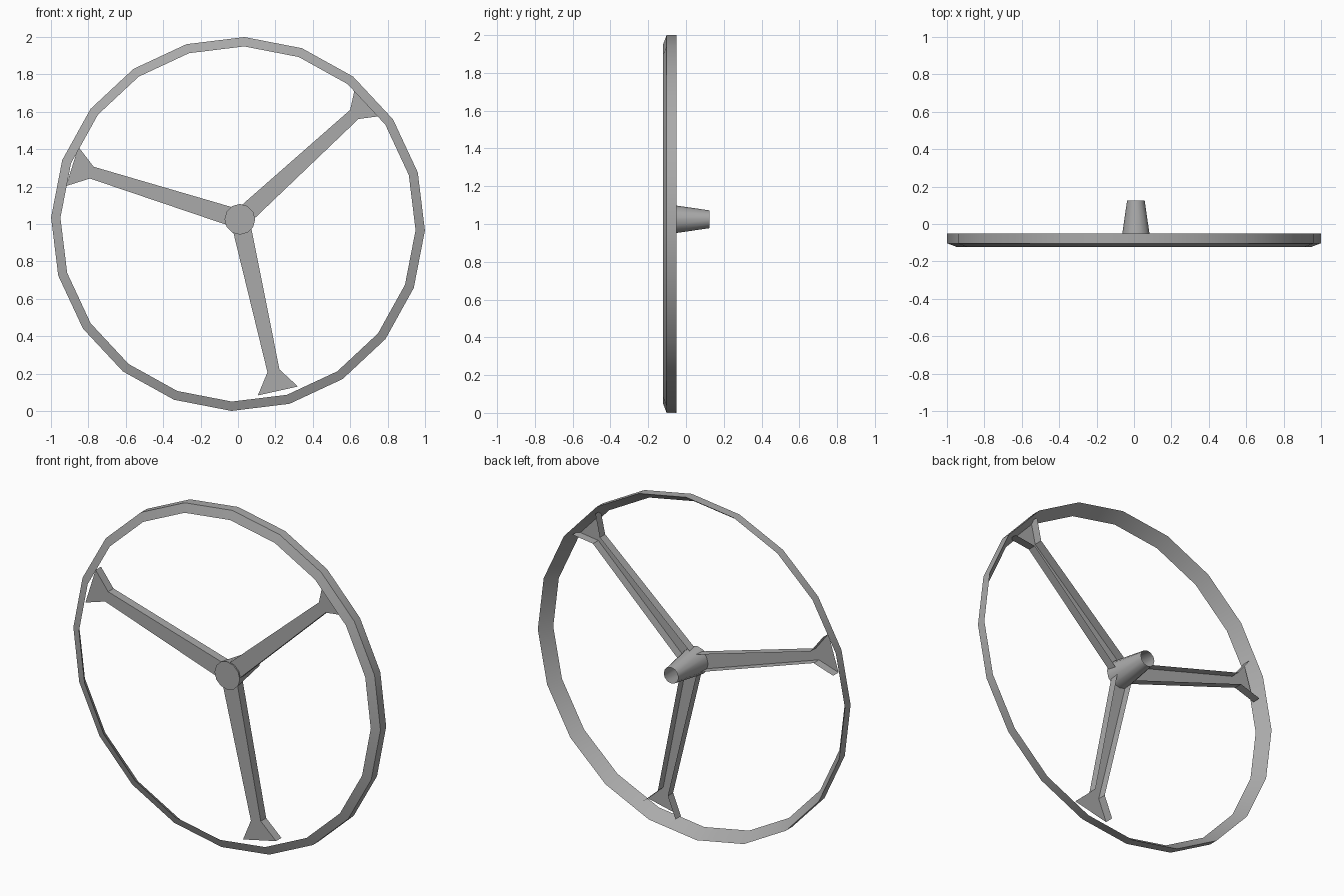
import bpy, bmesh, math
from mathutils import Matrix

cube = bpy.data.objects.get("Cube")
if cube:
    bpy.data.objects.remove(cube, do_unlink=True)

grey = bpy.data.materials.new("Plain grey")
grey.use_nodes = True
colour = (0.40, 0.40, 0.40, 1)
grey.diffuse_color = colour
grey.node_tree.nodes["Principled BSDF"].inputs["Base Color"].default_value = colour

HUB = (0.01, 0, 1.025)


def finish(name, bm, location):
    bmesh.ops.recalc_face_normals(bm, faces=bm.faces)
    mesh = bpy.data.meshes.new(name)
    bm.to_mesh(mesh)
    bm.free()
    mesh.materials.append(grey)
    ob = bpy.data.objects.new(name, mesh)
    ob.location = location
    bpy.context.collection.objects.link(ob)
    bpy.ops.object.select_all(action='DESELECT')
    ob.select_set(True)
    bpy.context.view_layer.objects.active = ob
    bpy.ops.object.shade_smooth_by_angle(angle=math.radians(35))
    return ob


def revolve(bm, profile, sides, phase=0, closed=False):
    """Sweep (radius, y) points around the y axis."""
    rings = []
    for r, y in profile:
        angles = [math.tau * i / sides + phase for i in range(sides)]
        rings.append([bm.verts.new((r * math.cos(a), y, r * math.sin(a))) for a in angles])
    pairs = list(zip(rings, rings[1:]))
    if closed:
        pairs.append((rings[-1], rings[0]))
    for a, b in pairs:
        for i in range(sides):
            j = (i + 1) % sides
            bm.faces.new((a[i], a[j], b[j], b[i]))
    return rings


# Rim with a triangular section
bm = bmesh.new()
revolve(bm, [(1, -0.05), (1, -0.103), (0.95, -0.122)], 20, math.radians(-2), True)
finish("rim", bm, (0, 0, 1))

# Tapered hub, closed at the front and open at the back
bm = bmesh.new()
rings = revolve(bm, [(0.082, -0.115), (0.047, 0.125)], 12)
bm.faces.new(rings[0])
finish("hub", bm, HUB)

# Spokes: channels open at the back, flared next to the rim
FRONT, BACK = -0.105, -0.055
outline = [(0.03, 0.05), (0.83, 0.033), (0.94, 0.11)]
for n, angle in enumerate((42.5, 162.5, 282.5), 1):
    bm = bmesh.new()
    rows = []
    for d, w in outline:
        section = [(-w, BACK), (-w, FRONT), (w, FRONT), (w, BACK)]
        rows.append([bm.verts.new((d, y, s)) for s, y in section])
    for a, b in zip(rows, rows[1:]):
        for i in range(3):
            bm.faces.new((a[i], a[i + 1], b[i + 1], b[i]))
    bm.transform(Matrix.Rotation(-math.radians(angle), 4, 'Y'))
    finish(f"spoke_{n}", bm, HUB)
